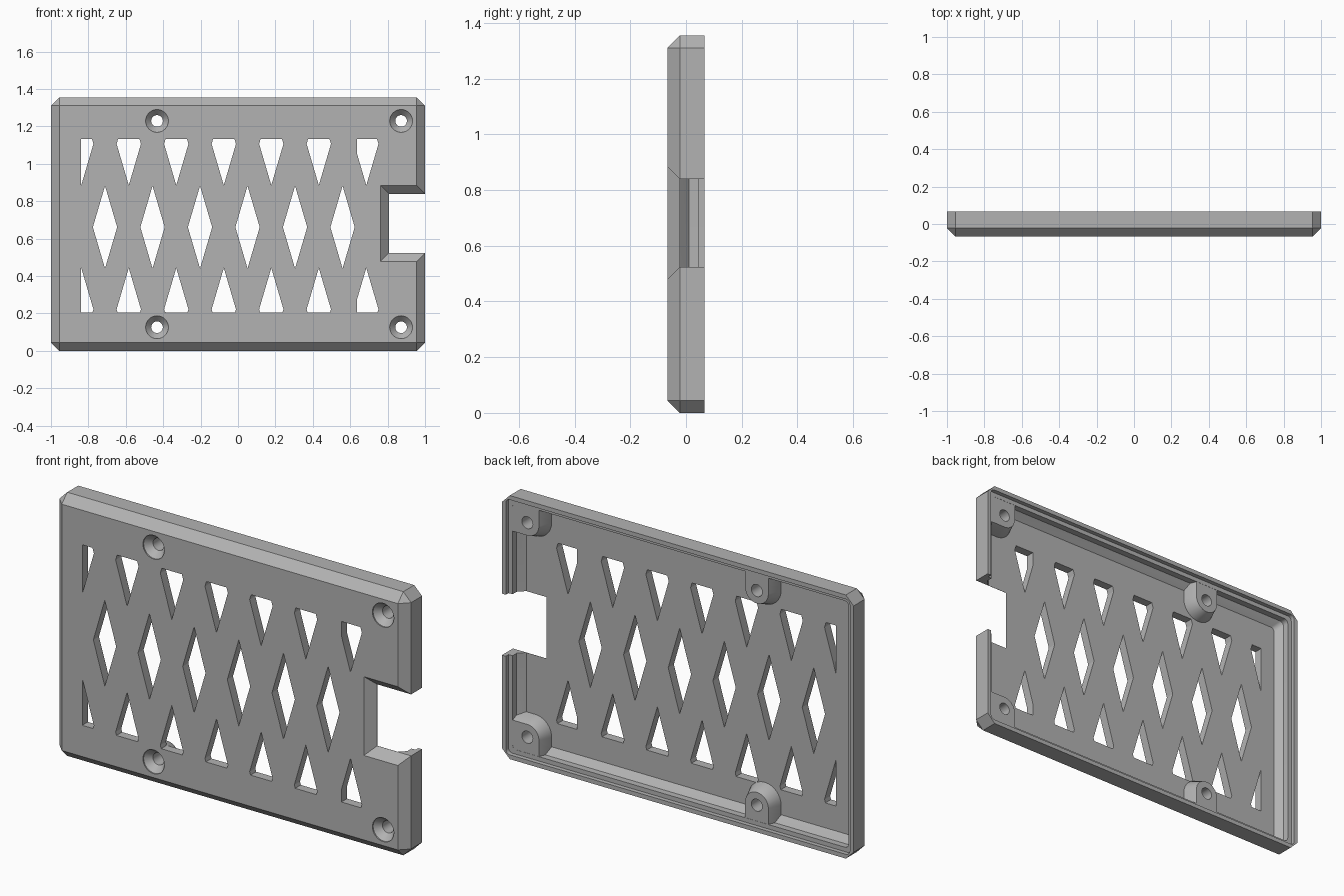
import bpy, bmesh, math

old = bpy.data.objects.get("Cube")
if old:
    bpy.data.objects.remove(old, do_unlink=True)

H = 1.355            # panel height
FRONT, MID, BACK = -0.0667, -0.0222, 0.0667
CUT = 0.0445         # outer chamfer size
FLOOR, LEDGE = -0.0212, 0.0444

grey = bpy.data.materials.new("plain grey")
grey.diffuse_color = (0.45, 0.45, 0.45, 1)
grey.use_nodes = True
grey.node_tree.nodes["Principled BSDF"].inputs["Base Color"].default_value = (0.45, 0.45, 0.45, 1)


def loft(bm, rings):
    """Closed solid through rings given as (y, [(x, z), ...])."""
    rows = [[bm.verts.new((x, y, z)) for x, z in pts] for y, pts in rings]
    n = len(rows[0])
    for a, b in zip(rows, rows[1:]):
        for i in range(n):
            j = (i + 1) % n
            bm.faces.new((a[i], a[j], b[j], b[i]))
    bm.faces.new(rows[0])
    bm.faces.new(rows[-1][::-1])


def solid(name, lofts):
    bm = bmesh.new()
    for rings in lofts:
        loft(bm, rings)
    bmesh.ops.remove_doubles(bm, verts=bm.verts, dist=1e-5)
    bmesh.ops.recalc_face_normals(bm, faces=bm.faces)
    mesh = bpy.data.meshes.new(name)
    bm.to_mesh(mesh)
    bm.free()
    mesh.materials.append(grey)
    ob = bpy.data.objects.new(name, mesh)
    bpy.context.collection.objects.link(ob)
    return ob


def select(ob):
    bpy.ops.object.select_all(action='DESELECT')
    ob.select_set(True)
    bpy.context.view_layer.objects.active = ob


def cut(ob, cutter):
    select(ob)
    mod = ob.modifiers.new("cut", 'BOOLEAN')
    mod.operation, mod.solver, mod.object = 'DIFFERENCE', 'EXACT', cutter
    bpy.ops.object.modifier_apply(modifier=mod.name)


def rect(x0, x1, z0, z1):
    return [(x0, z0), (x1, z0), (x1, z1), (x0, z1)]


def circle(cx, cz, r, n=32):
    return [(cx + r * math.cos(math.tau * i / n), cz + r * math.sin(math.tau * i / n))
            for i in range(n)]


def corner_rect(inset, r, steps):
    """Panel outline moved inwards, with rounded or cut corners."""
    pts = []
    x, z = 1 - inset - r, H / 2 - inset - r
    for k, (sx, sz) in enumerate([(1, 1), (-1, 1), (-1, -1), (1, -1)]):
        for s in range(steps + 1):
            a = math.pi / 2 * (k + s / steps)
            pts.append((sx * x + r * math.cos(a), H / 2 + sz * z + r * math.sin(a)))
    return pts


def clip(pts, axis, bound, sign):
    """Keep the part of a polygon where sign * (coordinate - bound) >= 0."""
    out = []
    for p, q in zip(pts, pts[1:] + pts[:1]):
        dp, dq = sign * (p[axis] - bound), sign * (q[axis] - bound)
        if dp >= 0:
            out.append(p)
        if dp * dq < 0:
            t = dp / (dp - dq)
            out.append(tuple(u + t * (v - u) for u, v in zip(p, q)))
    return out


# Panel with chamfered front edges and cut corners
outline = corner_rect(0, CUT, 1)
panel = solid("panel", [[(FRONT, corner_rect(CUT, 0, 1)), (MID, outline), (BACK, outline)]])

# Hollow back with sloped foot and stepped rim
hollow = [(y, corner_rect(i, 0.022, 5)) for y, i in
          [(FLOOR, 0.077), (0.011, 0.0444), (LEDGE, 0.0444), (LEDGE, 0.022), (0.1, 0.022)]]

# Side notch with chamfered front edge
def notch_ring(e):
    return rect(0.807 - e, 1.2, 0.523 - e, 0.839 + e)


notch = [(MID - 0.06, notch_ring(0.06)), (MID, notch_ring(0)), (0.1, notch_ring(0))]

# Diamond vents in three rows, the outer rows trimmed
windows = []
for row, cz in enumerate((0.222, 0.661, 1.106)):
    shift = 0 if row == 1 else -0.127
    for i in range(6 if row == 1 else 7):
        cx = -0.711 + shift + 0.254 * i
        pts = [(cx - 0.065, cz), (cx, cz - 0.221), (cx + 0.065, cz), (cx, cz + 0.221)]
        for axis, bound, sign in ((0, -0.839, 1), (1, 0.205, 1), (1, 1.133, -1)):
            pts = clip(pts, axis, bound, sign)
        if i == 6:
            pts = clip(pts, 0, 0.635, 1)
        windows.append([(-0.1, pts), (0.0, pts)])

# Countersunk screw holes
HX, HZ = (-0.433, 0.872), 0.126
holes = []
for cx in HX:
    for cz in (HZ, H - HZ):
        holes.append([(y, circle(cx, cz, r)) for y, r in
                      [(-0.08, 0.061), (FRONT + 0.006, 0.061), (-0.028, 0.031), (0.1, 0.031)]])

cutters = [solid(n, parts) for n, parts in
           (("hollow_cutter", [hollow]), ("notch_cutter", [notch]),
            ("vent_cutter", windows), ("screw_cutter", holes))]
for c in cutters:
    c.hide_render = True
    cut(panel, c)


# Tapered screw bosses that run into the walls
def boss_ring(cx, r, corner, top):
    wall = 0.03
    end = math.pi / 2 if corner else 0
    pts = [(cx + r * math.cos(a), HZ + r * math.sin(a))
           for a in (end + (math.pi - end) * i / 16 for i in range(17))]
    pts += [(cx - r, wall), (1 - wall if corner else cx + r, wall)]
    if corner:
        pts.append((1 - wall, HZ + r))
    return [(x, H - z) for x, z in pts] if top else pts


parts = [panel]
for cx, side in zip(HX, ("middle", "corner")):
    for top in (False, True):
        corner = side == "corner"
        rings = [(y, boss_ring(cx, r, corner, top)) for y, r in
                 [(-0.03, 0.093), (FLOOR, 0.093), (LEDGE - 0.001, 0.066)]]
        boss = solid(f"{'upper' if top else 'lower'}_{side}_boss", [rings])
        cut(boss, cutters[3])
        parts.append(boss)

for c in cutters:
    bpy.data.objects.remove(c, do_unlink=True)
for ob in parts:
    select(ob)
    bpy.ops.object.shade_smooth_by_angle(angle=math.radians(25))
